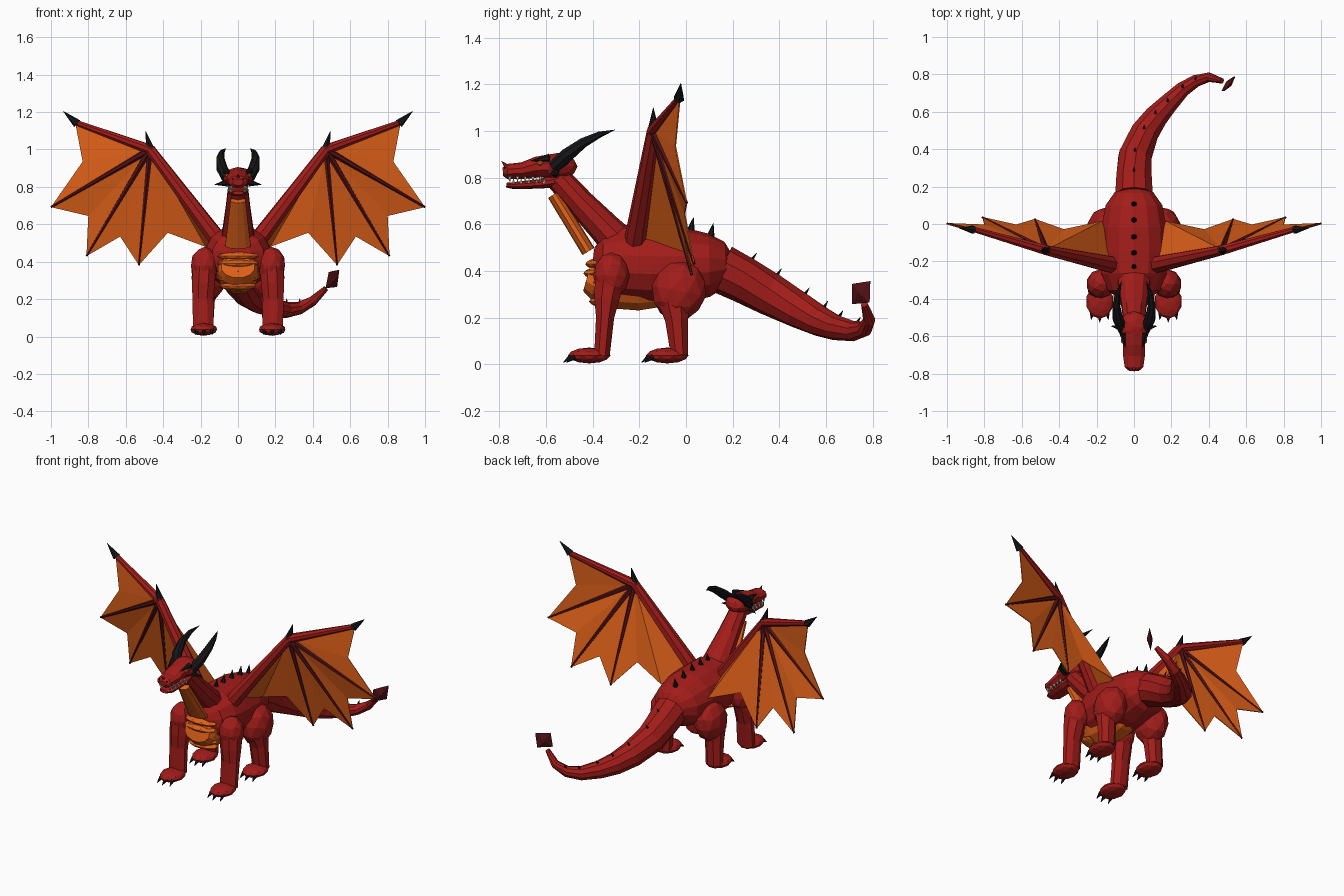
import bpy, bmesh, math
from mathutils import Vector, Matrix

if "Cube" in bpy.data.objects:
    bpy.data.objects.remove(bpy.data.objects["Cube"])


def mat(name, c):
    m = bpy.data.materials.new(name)
    m.diffuse_color = (*c, 1)
    m.use_nodes = True
    m.node_tree.nodes["Principled BSDF"].inputs["Base Color"].default_value = m.diffuse_color
    return m


RED = mat("red_scales", (0.36, 0.012, 0.010))
DARK = mat("dark_red", (0.09, 0.006, 0.008))
ORANGE = mat("orange_skin", (0.75, 0.12, 0.01))
BLACK = mat("black_horn", (0.008, 0.008, 0.01))
WHITE = mat("ivory", (0.85, 0.8, 0.65))


def finish(name, bm, m):
    bmesh.ops.recalc_face_normals(bm, faces=bm.faces)
    me = bpy.data.meshes.new(name)
    bm.to_mesh(me)
    bm.free()
    me.materials.append(m)
    ob = bpy.data.objects.new(name, me)
    bpy.context.collection.objects.link(ob)
    return ob


def tube(name, pts, m, n=10):
    """Skin elliptical rings (x, y, z, r1[, r2]) along a path, capped."""
    bm = bmesh.new()
    P = [Vector(p[:3]) for p in pts]
    chord = (P[-1] - P[0]).normalized()
    ref = Vector((0, 1, 0)) if abs(chord.z) > 0.9 else Vector((0, 0, 1))
    rings = []
    for i, p in enumerate(pts):
        t = (P[min(i + 1, len(P) - 1)] - P[max(i - 1, 0)]).normalized()
        s = t.cross(ref).normalized()
        u = s.cross(t)
        ring = []
        for k in range(n):
            a = 2 * math.pi * (k + 0.5) / n
            ring.append(bm.verts.new(P[i] + s * p[3] * math.cos(a) + u * p[-1] * math.sin(a)))
        rings.append(ring)
    for a, b in zip(rings, rings[1:]):
        for k in range(n):
            j = (k + 1) % n
            bm.faces.new((a[k], a[j], b[j], b[k]))
    bm.faces.new(rings[0])
    bm.faces.new(rings[-1])
    return finish(name, bm, m)


def spike(name, base, tip, r, m=BLACK, n=6):
    return tube(name, [(*base, r), (*tip, 0.001)], m, n)


def ball(name, c, r, m, sub=2, tilt=0):
    bm = bmesh.new()
    bmesh.ops.create_icosphere(bm, subdivisions=sub, radius=1)
    bm.transform(Matrix.Translation(c) @ Matrix.Rotation(tilt, 4, 'X') @ Matrix.Diagonal((*r, 1)))
    return finish(name, bm, m)


# Body, belly and chest scutes
tube("body", [(0, -.40, .44, .07, .06), (0, -.36, .435, .14, .125), (0, -.27, .43, .178, .168),
              (0, -.15, .425, .185, .172), (0, -.02, .425, .18, .165), (0, .10, .425, .155, .135),
              (0, .17, .43, .105, .095), (0, .195, .43, .05, .045)], RED, 14)
tube("belly", [(0, -.425, .37, .09, .06), (0, -.39, .36, .11, .09), (0, -.30, .35, .12, .115),
               (0, -.20, .345, .12, .118), (0, -.10, .345, .105, .10), (0, 0, .36, .07, .06)], ORANGE, 12)
for i in range(5):
    ball(f"belly_scute_{i}", (0, -.385 + .008 * abs(i - 3), .27 + .04 * i),
         (.115 - .012 * (i == 0), .055, .024), ORANGE)

# Neck and throat plate
tube("neck", [(0, -.25, .48, .10, .085), (0, -.34, .575, .085, .07),
              (0, -.45, .69, .068, .06), (0, -.55, .80, .055, .055)], RED)
tube("throat_plate", [(0, -.567, .728, .042, .028), (0, -.418, .484, .072, .03)], ORANGE)

# Head
ball("skull", (0, -.55, .848), (.082, .085, .058), RED)
tube("snout", [(0, -.785, .825, .028, .018), (0, -.765, .826, .052, .033), (0, -.70, .83, .062, .036),
               (0, -.64, .845, .062, .045), (0, -.57, .85, .075, .052)], RED)
tube("lower_jaw", [(0, -.77, .768, .03, .010), (0, -.74, .766, .048, .015),
                   (0, -.63, .773, .054, .020), (0, -.53, .79, .05, .03)], RED)
spike("nose_horn", (0, -.765, .845), (0, -.79, .87), .012, RED)

# Tail with small ridge spikes
TAIL = [(0, .15, .41, .105), (0, .25, .36, .099), (.005, .36, .30, .092), (.055, .485, .232, .079),
        (.115, .57, .187, .067), (.18, .64, .158, .055), (.26, .72, .142, .043),
        (.33, .765, .152, .034), (.40, .785, .19, .026), (.47, .765, .257, .015)]
tube("tail", TAIL, RED)
for i, (x, y, z, r) in enumerate(TAIL[1:8]):
    spike(f"tail_spike_{i}", (x, y + .3 * r, z + .85 * r), (x, y + .45 * r + .008, z + r + .018), .008)

# Flat diamond at the tail end
bm = bmesh.new()
rim = [bm.verts.new(v) for v in ((.485, .712, .345), (.542, .79, .357), (.53, .787, .265), (.468, .712, .258))]
for s in (-1, 1):
    apex = bm.verts.new((.507 + .014 * s, .75 - .011 * s, .306))
    for k in range(4):
        bm.faces.new((rim[k], rim[(k + 1) % 4], apex))
finish("tail_tip", bm, DARK)

# Back spines
for i, (y, z) in enumerate([(-.23, .58), (-.155, .585), (-.07, .58), (.02, .57), (.105, .545)]):
    spike(f"back_spine_{i}", (0, y, z), (0, y + .012, z + .06), .018)

# Wing outline: finger ends alternate with membrane notches, fanned from the elbow
ELBOW = (.47, -.14, 1.0)
TIP = (.87, -.025, 1.145)
FINGERS = [(1.0, .003, .692), (.81, .035, .43), (.53, .025, .382)]
EDGE = [TIP, (.83, -.045, .935), FINGERS[0], (.80, -.005, .645), FINGERS[1],
        (.63, -.005, .535), FINGERS[2], (.375, -.03, .555), (.17, .015, .48), (.12, -.20, .53)]

for s, side in ((-1, "left"), (1, "right")):
    def M(p):
        return (s * p[0], *p[1:])

    # Wings
    bm = bmesh.new()
    hub = bm.verts.new(M(ELBOW))
    edge = [bm.verts.new(M(p)) for p in EDGE]
    for a, b in zip(edge, edge[1:]):
        bm.faces.new((hub, a, b))
    wing = finish(f"wing_membrane_{side}", bm, ORANGE)
    sol = wing.modifiers.new("thickness", 'SOLIDIFY')
    sol.thickness, sol.offset = .005, 0
    tube(f"wing_arm_{side}", [M((.11, -.22, .52, .048)), M((*ELBOW, .028))], RED, 8)
    tube(f"wing_forearm_{side}", [M((*ELBOW, .028)), M((*TIP, .015))], RED, 8)
    ball(f"wing_elbow_{side}", M(ELBOW), (.03, .03, .03), RED, 1)
    for i, f in enumerate(FINGERS):
        tube(f"wing_finger_{i}_{side}", [M((*ELBOW, .018)), M((*f, .006))], DARK, 6)
    spike(f"elbow_claw_{side}", M((.468, -.14, 1.0)), M((.495, -.14, 1.10)), .026)
    spike(f"wing_tip_claw_{side}", M((.86, -.03, 1.138)), M((.935, -.022, 1.205)), .024)

    # Horns, cheek spikes, eyes, nostrils and teeth
    tube(f"horn_{side}", [M(p) for p in ((.058, -.565, .845, .03), (.085, -.51, .897, .03),
         (.095, -.44, .95, .023), (.086, -.37, .985, .014), (.066, -.305, 1.005, .001))], BLACK, 8)
    spike(f"cheek_spike_{side}", M((.06, -.56, .822)), M((.125, -.545, .812)), .02)
    spike(f"brow_{side}", M((.062, -.585, .885)), M((.045, -.665, .872)), .018)
    ball(f"eye_{side}", M((.06, -.625, .862)), (.012, .016, .012), ORANGE, 1)
    ball(f"nostril_{side}", M((.025, -.772, .84)), (.01, .01, .008), BLACK, 1)
    for i in range(5):
        y, x = -.755 + .033 * i, .037 + .003 * i
        spike(f"upper_tooth_{i}_{side}", M((x, y, .806)), M((x, y, .781)), .008, WHITE, 5)
        spike(f"lower_tooth_{i}_{side}", M((x, y + .016, .774)), M((x, y + .016, .797)), .007, WHITE, 5)

    # Legs
    ball(f"shoulder_{side}", M((.178, -.32, .38)), (.077, .078, .10), RED)
    tube(f"front_leg_{side}", [M(p) for p in ((.18, -.325, .37, .068, .07), (.185, -.34, .28, .066, .058),
         (.188, -.347, .20, .06, .042), (.185, -.36, .04, .06, .036))], RED, 8)
    ball(f"thigh_{side}", M((.16, -.03, .315)), (.092, .118, .13), RED, 2, -.2)
    tube(f"hind_leg_{side}", [M(p) for p in ((.17, -.05, .27, .07, .075), (.18, -.04, .19, .06, .053),
         (.185, -.028, .04, .056, .04))], RED, 8)
    for name, y in (("front", -.415), ("hind", -.08)):
        ball(f"{name}_foot_{side}", M((.183, y, .038)), (.074, .092, .034), RED)
        for i in (-1, 0, 1):
            x = .183 + .04 * i
            yc = y - .075 + .014 * abs(i)
            spike(f"{name}_claw_{i + 1}_{side}", M((x, yc, .034)), M((x + .006 * i, yc - .036, .008)), .014)
